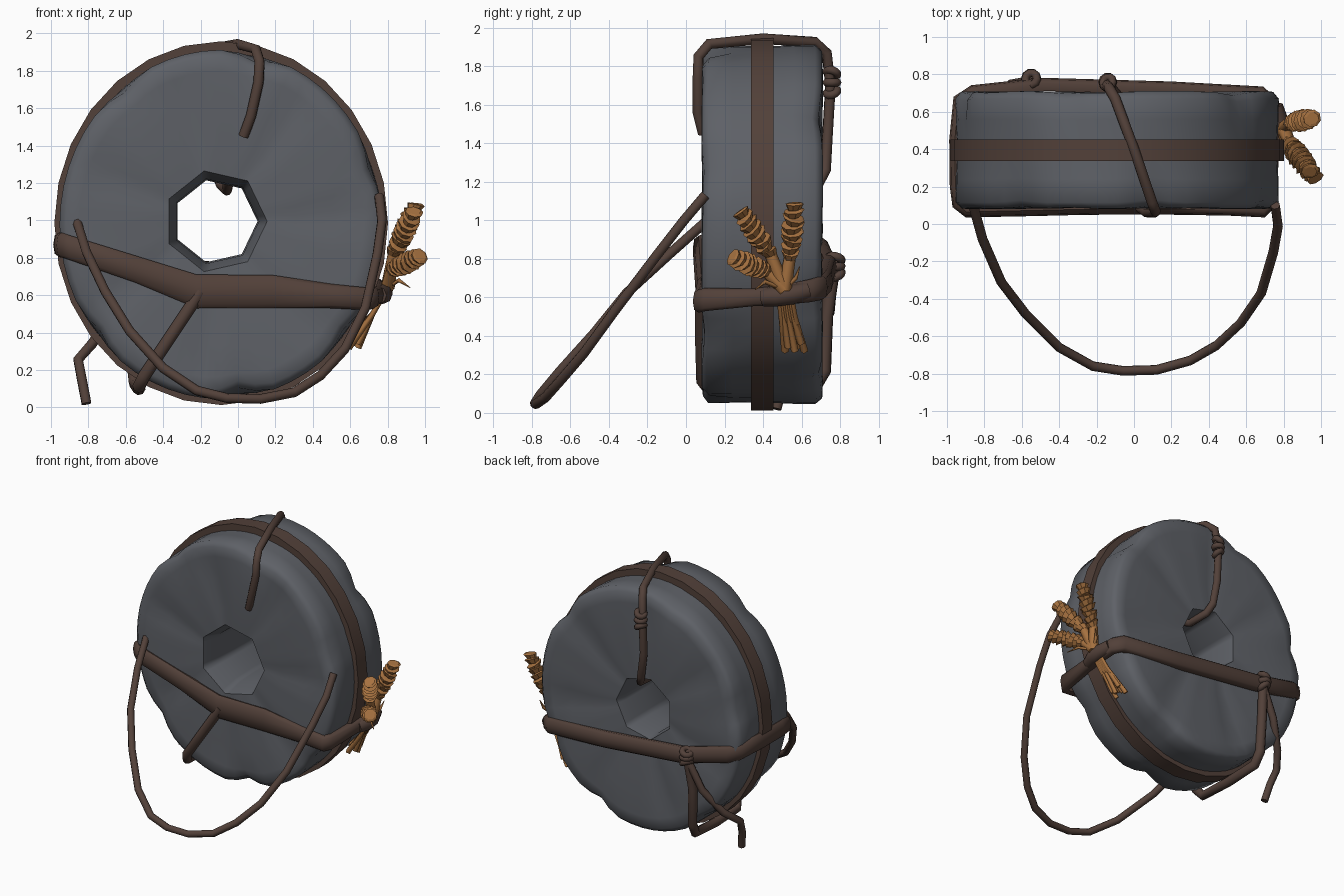
import bpy, bmesh, math, random
from mathutils import Vector, Matrix

random.seed(4)
old = bpy.data.objects.get("Cube")
if old:
    bpy.data.objects.remove(old)


def material(name, rgb):
    m = bpy.data.materials.new(name)
    m.use_nodes = True
    m.diffuse_color = (*rgb, 1)
    m.node_tree.nodes["Principled BSDF"].inputs["Base Color"].default_value = (*rgb, 1)
    return m


STONE = material("grey stone", (0.112, 0.119, 0.135))
ROPE = material("brown rope", (0.085, 0.052, 0.041))
WHEAT = material("golden wheat", (0.39, 0.17, 0.052))
CX, CZ, SEGS, STRAP_SEGS = -0.09, 0.985, 56, 28


def finish(ob, mat, angle=None):
    ob.data.materials.clear()
    ob.data.materials.append(mat)
    if angle:
        bpy.ops.object.select_all(action='DESELECT')
        ob.select_set(True)
        bpy.context.view_layer.objects.active = ob
        bpy.ops.object.shade_smooth_by_angle(angle=math.radians(angle))
    return ob


def from_bmesh(name, bm, mat, angle=None):
    bmesh.ops.recalc_face_normals(bm, faces=bm.faces)
    me = bpy.data.meshes.new(name)
    bm.to_mesh(me)
    bm.free()
    ob = bpy.data.objects.new(name, me)
    bpy.context.collection.objects.link(ob)
    return finish(ob, mat, angle)


def tube(name, points, radius, mat=ROPE, cyclic=False, scales=None, res=2, smooth=True):
    """Sweep a round section along a path, with optional taper per point."""
    cu = bpy.data.curves.new(name, 'CURVE')
    cu.dimensions = '3D'
    cu.bevel_depth = radius
    cu.bevel_resolution = res
    cu.use_fill_caps = True
    sp = cu.splines.new('POLY')
    sp.points.add(len(points) - 1)
    for i, p in enumerate(points):
        sp.points[i].co = (*p, 1)
        sp.points[i].radius = scales[i] if scales else 1
    sp.use_cyclic_u = cyclic
    ob = bpy.data.objects.new(name, cu)
    bpy.context.collection.objects.link(ob)
    bpy.ops.object.select_all(action='DESELECT')
    ob.select_set(True)
    bpy.context.view_layer.objects.active = ob
    bpy.ops.object.convert(target='MESH')
    return finish(bpy.context.object, mat, 50 if smooth else None)


def bridge(bm, loops):
    """Join closed vertex loops, last back to first."""
    for a, b in zip(loops, loops[1:] + loops[:1]):
        n = len(a)
        for i in range(n):
            bm.faces.new((a[i], a[(i + 1) % n], b[(i + 1) % n], b[i]))


# Millstone: ringed section with a seven-sided hole, worn faces and chipped rims
def stone():
    bm = bmesh.new()
    chips_front = {3: .03, 12: .04, 20: .03, 34: .03, 43: .05, 50: .03}
    chips_back = {6: .04, 17: .03, 26: .04, 36: .03, 46: .04, 52: .03}
    # hole flag, radius, depth, amount of chipping, wear
    section = [(1, .218, .40, 0, 0), (1, .226, .24, 0, 0), (1, .268, .10, 0, 0),
               (0, .40, .088, 0, .6), (0, .60, .082, .1, 1), (0, .76, .08, .4, .7),
               (0, .83, .082, 1, .3), (0, .864, .115, 1, 0), (0, .862, .24, .4, 0),
               (0, .855, .40, 0, 0), (0, .862, .56, .4, 0), (0, .864, .67, 1, 0),
               (0, .835, .707, 1, .3), (0, .76, .71, .4, .7), (0, .60, .708, .1, 1),
               (0, .40, .70, 0, .6), (1, .235, .685, 0, 0), (1, .218, .60, 0, 0)]
    loops = []
    for hole, r, y, chip, wear in section:
        loop = []
        front = y < .4
        side = chips_front if front else chips_back
        for i in range(SEGS):
            a = math.tau * i / SEGS
            if hole:
                k = (i % 8) / 8 * math.tau / 7 - math.pi / 7
                rr = r * 1.03 * math.cos(math.pi / 7) / math.cos(k)
                x, z, yy = -.12 + rr * math.cos(a), .995 + rr * math.sin(a), y
            else:
                near = max(side.get(i, 0), .4 * side.get(i - 1, 0), .4 * side.get((i + 1) % SEGS, 0))
                rr = r - chip * near
                x, z = CX + rr * math.cos(a), CZ - .007 + rr * 1.08 * math.sin(a)
                groove = max(0, math.sin(7 * a + (1 if front else 2.5))) ** 2 * .02 * wear
                yy = y + (groove + chip * near * .4) * (1 if front else -1)
            loop.append(bm.verts.new((x, yy, z)))
        loops.append(loop)
    bridge(bm, loops)
    return from_bmesh("millstone", bm, STONE, 55)


# Flat strap round the rim
def strap():
    bm = bmesh.new()
    loops = []
    for r, y in [(.83, .338), (.892, .338), (.892, .453), (.83, .453)]:
        loops.append([bm.verts.new((CX + r * math.cos(a), y, CZ + r * 1.09 * math.sin(a)))
                      for a in (math.tau * i / STRAP_SEGS for i in range(STRAP_SEGS))])
    bridge(bm, loops)
    return from_bmesh("rim_strap", bm, ROPE, 40)


# Broad belt: outer path with half heights, swept with a rounded flat section
def belt():
    path = [(-.985, .2, .868, .065), (-.97, .09, .868, .066), (-.9, .035, .853, .066),
            (-.55, .042, .74, .072), (-.22, .05, .62, .09), (.18, .05, .62, .088),
            (.5, .045, .595, .065), (.7, .035, .58, .06), (.755, .09, .588, .06),
            (.775, .35, .6, .046), (.79, .5, .612, .052), (.775, .66, .635, .06),
            (.69, .735, .65, .063), (.2, .762, .682, .064), (-.5, .782, .752, .064),
            (-.87, .742, .84, .066), (-.965, .68, .865, .066), (-.988, .45, .87, .065)]
    section = [(-.07, -.85), (-.03, -1), (-.008, -.75), (0, 0), (-.008, .75), (-.03, 1), (-.07, .85)]
    bm = bmesh.new()
    rings = []
    for i, (x, y, z, h) in enumerate(path):
        after, before = path[(i + 1) % len(path)], path[i - 1]
        out = Vector((after[1] - before[1], before[0] - after[0], 0)).normalized()
        rings.append([bm.verts.new(Vector((x, y, z + s * h)) + out * d) for d, s in section])
    bridge(bm, rings)
    return from_bmesh("belt", bm, ROPE, 50)


def coil(name, centre, radius, thick, tilt):
    c, rot = Vector(centre), Matrix.Rotation(tilt, 3, 'Y') @ Matrix.Rotation(tilt * .6, 3, 'X')
    pts = [c + rot @ Vector((radius * math.cos(a), radius * math.sin(a), 0))
           for a in (math.tau * i / 10 for i in range(10))]
    tube(name, pts, thick, cyclic=True)


stone()
strap()
belt()

# Rope over the top and into the hole
tube("top_rope", [(.03, .09, 1.45), (.07, .062, 1.56), (.11, .062, 1.74), (.115, .065, 1.85),
                  (.095, .12, 1.915), (0, .4, 1.942), (-.1, .67, 1.925), (-.135, .73, 1.87),
                  (-.15, .75, 1.7), (-.15, .735, 1.45), (-.12, .725, 1.26),
                  (-.09, .69, 1.19), (-.06, .55, 1.16), (-.05, .45, 1.21)], .028)
for k in range(3):
    coil(f"top_knot_{k}", (-.14, .758, 1.665 + k * .05), .03, .021, .5 - k * .5)

# Ropes hanging from the rear knot
for k in range(3):
    coil(f"rear_knot_{k}", (-.55, .775, .72 + k * .04), .034, .022, .5 - k * .45)
tube("lower_tie", [(-.55, .765, .74), (-.57, .73, .5), (-.56, .72, .22), (-.55, .67, .13),
                   (-.53, .4, .1), (-.53, .13, .11), (-.5, .085, .17), (-.36, .08, .38),
                   (-.2, .08, .62)], .035)
tube("rope_tail", [(-.55, .765, .74), (-.66, .745, .52), (-.78, .65, .34), (-.855, .55, .255),
                   (-.835, .5, .15), (-.81, .47, .02)], .027)

# Long hanging loop at the front
tube("pull_loop", [(-.86, .1, .99), (-.81, -.08, .83), (-.71, -.31, .62), (-.58, -.48, .41),
                   (-.4, -.66, .21), (-.22, -.76, .09), (-.06, -.785, .05), (.12, -.78, .045),
                   (.3, -.73, .08), (.44, -.65, .17), (.57, -.53, .31), (.68, -.37, .53),
                   (.745, -.15, .82), (.77, -.01, 1.0), (.755, .1, 1.13)], .026)


# Wheat ear: overlapping flared husks along an axis
def ear(name, base, tip):
    base, tip = Vector(base), Vector(tip)
    axis = tip - base
    rot = axis.to_track_quat('Z', 'Y')
    bm = bmesh.new()
    rows, sides = 8, 8
    for k in range(rows):
        fat = .042 + .02 * math.sin(math.pi * (k + .8) / (rows + .6))
        tilt = random.uniform(0, math.tau)
        rings = []
        for r, dz in [(fat * .66, -.1), (fat, .85), (fat * .66, 1.0)]:
            ring = []
            for i in range(sides):
                a = math.tau * (i + k * .5) / sides
                h = axis.length * (k + dz + .3 * math.cos(a - tilt)) / rows
                ring.append(bm.verts.new(base + rot @ Vector((r * math.cos(a), r * math.sin(a), h))))
            rings.append(ring)
        for a, b in zip(rings, rings[1:]):
            for i in range(sides):
                bm.faces.new((a[i], a[(i + 1) % sides], b[(i + 1) % sides], b[i]))
        bm.faces.new(rings[-1])
        bm.faces.new(rings[0][::-1])
    from_bmesh(name, bm, WHEAT)


TIE = Vector((.8, .51, .64))
for k, (base, tip) in enumerate([((.83, .54, .81), (.955, .565, 1.09)),
                                 ((.83, .44, .82), (.945, .28, 1.05)),
                                 ((.82, .42, .73), (.975, .24, .81))]):
    ear(f"wheat_ear_{k}", base, tip)
    tube(f"wheat_neck_{k}", [TIE, base], .032, WHEAT, scales=[1.2, 1], res=1, smooth=False)

# Stems fanning out below the belt, and loose leaves above it
for k in range(7):
    t = k / 6 - .5
    foot = (.59 + .05 * (k % 2), .565 + t * .1, .32 + .02 * (k % 3))
    tube(f"wheat_stem_{k}", [TIE + Vector((0, t * .06, 0)), (.72, .53 + t * .07, .5), foot],
         .015, WHEAT, scales=[1, 1, 1.4], res=0, smooth=False)
for k, (mid, end) in enumerate([((.86, .41, .68), (.92, .36, .64)), ((.83, .57, .7), (.85, .59, .76))]):
    tube(f"wheat_leaf_{k}", [TIE, mid, end], .012, WHEAT, scales=[1, 1, .2], res=0, smooth=False)
# Belt bulge holding the wheat
tube("wheat_binding", [(.75, .4, .6), (.775, .47, .605), (.775, .55, .615), (.75, .63, .635)],
     .052, scales=[.9, 1, 1, .9])
